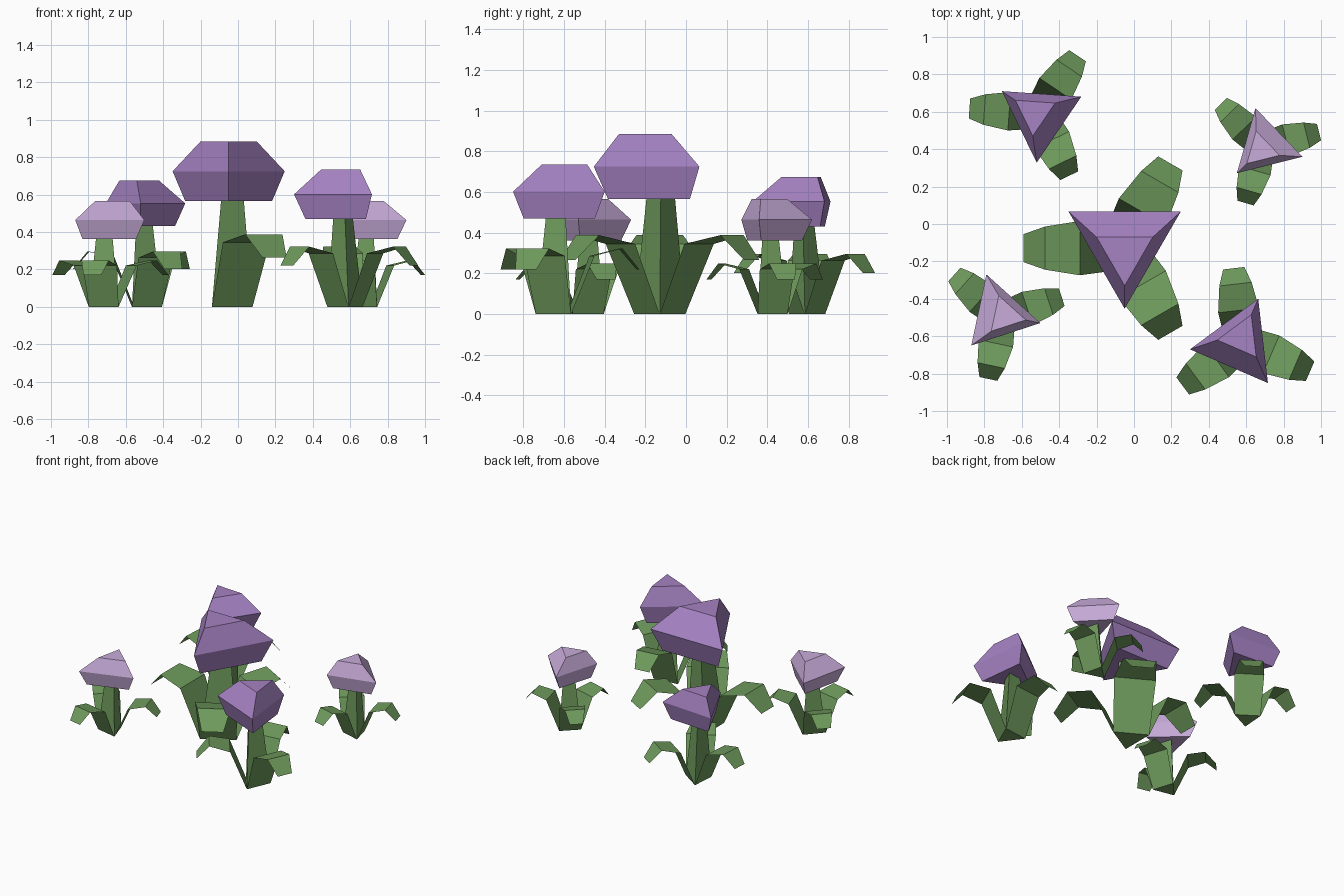
import bpy
import bmesh
from math import radians, cos, sin
from mathutils import Vector, Matrix

cube = bpy.data.objects.get("Cube")
if cube:
    bpy.data.objects.remove(cube, do_unlink=True)


def make_material(name, rgb):
    mat = bpy.data.materials.new(name)
    mat.use_nodes = True
    colour = (*rgb, 1)
    mat.diffuse_color = colour
    mat.node_tree.nodes["Principled BSDF"].inputs["Base Color"].default_value = colour
    return mat


GREEN = make_material("leaf green", (0.16, 0.33, 0.11))
PURPLE = make_material("petal purple", (0.38, 0.225, 0.545))
LAVENDER = make_material("pale lavender", (0.58, 0.41, 0.70))


def make_object(name, bm, mat, matrix):
    mesh = bpy.data.meshes.new(name)
    bm.to_mesh(mesh)
    bm.free()
    mesh.materials.append(mat)
    obj = bpy.data.objects.new(name, mesh)
    obj.matrix_world = matrix
    bpy.context.collection.objects.link(obj)
    return obj


def three_sided_loft(rings, start_angle):
    """Stack triangles given as (x, y, z, radius) and cap both ends."""
    bm = bmesh.new()
    loops = []
    for x, y, z, radius in rings:
        angles = [radians(start_angle + 120 * i) for i in range(3)]
        loops.append([bm.verts.new((x + radius * cos(a), y + radius * sin(a), z))
                      for a in angles])
    for low, high in zip(loops, loops[1:]):
        for i in range(3):
            j = (i + 1) % 3
            bm.faces.new((low[i], low[j], high[j], high[i]))
    bm.faces.new(loops[0][::-1])
    bm.faces.new(loops[-1])
    return bm


def leaf_strip(profile, angle):
    """Thin folded leaf; profile rows are (reach, half width, height)."""
    bm = bmesh.new()
    turn = Matrix.Rotation(radians(angle), 3, "Z")
    rows = [[bm.verts.new(turn @ Vector((r, side * w, z))) for side in (-1, 1)]
            for r, w, z in profile]
    for a, b in zip(rows, rows[1:]):
        bm.faces.new((a[0], b[0], b[1], a[1]))
    return bm


STEM = [(0, 0, 0, 0.145), (0.017, 0.005, 0.57, 0.081)]
BLOOM_X, BLOOM_Y = 0.017, 0.022
BLOOM = [(BLOOM_X, BLOOM_Y - 0.008, 0.565, 0.268),
         (BLOOM_X, BLOOM_Y, 0.725, 0.346),
         (BLOOM_X, BLOOM_Y - 0.05, 0.885, 0.173)]
LEAF = [(0.073, 0.125, 0), (0.223, 0.145, 0.345),
        (0.41, 0.115, 0.388), (0.523, 0.075, 0.265)]

# name, bloom centre x and y, turn, width scale, height scale, petal colour
PLANTS = [
    ("centre", -0.05, -0.107, 0, 1, 1, PURPLE),
    ("front_left", 0.56, -0.64, 156.6, 0.757, 0.83, PURPLE),
    ("back_right", -0.503, 0.573, 236, 0.71, 0.763, PURPLE),
    ("back_left", 0.70, 0.417, 314, 0.603, 0.64, LAVENDER),
    ("front_right", -0.72, -0.483, 78, 0.648, 0.64, LAVENDER),
]

for name, x, y, turn, width, height, petal in PLANTS:
    rotation = Matrix.Rotation(radians(turn), 4, "Z")
    scale = Matrix.Diagonal((width, width, height, 1))
    offset = rotation @ scale @ Vector((BLOOM_X, BLOOM_Y, 0))
    matrix = Matrix.Translation(Vector((x, y, 0)) - offset) @ rotation @ scale

    # Tapered stem and faceted bloom
    make_object(name + "_stem", three_sided_loft(STEM, 0), GREEN, matrix)
    make_object(name + "_bloom", three_sided_loft(BLOOM, -90), petal, matrix)

    # Three folded leaves growing from the stem's bottom edges
    for i in range(3):
        make_object(f"{name}_leaf_{i + 1}", leaf_strip(LEAF, 60 + 120 * i), GREEN, matrix)
